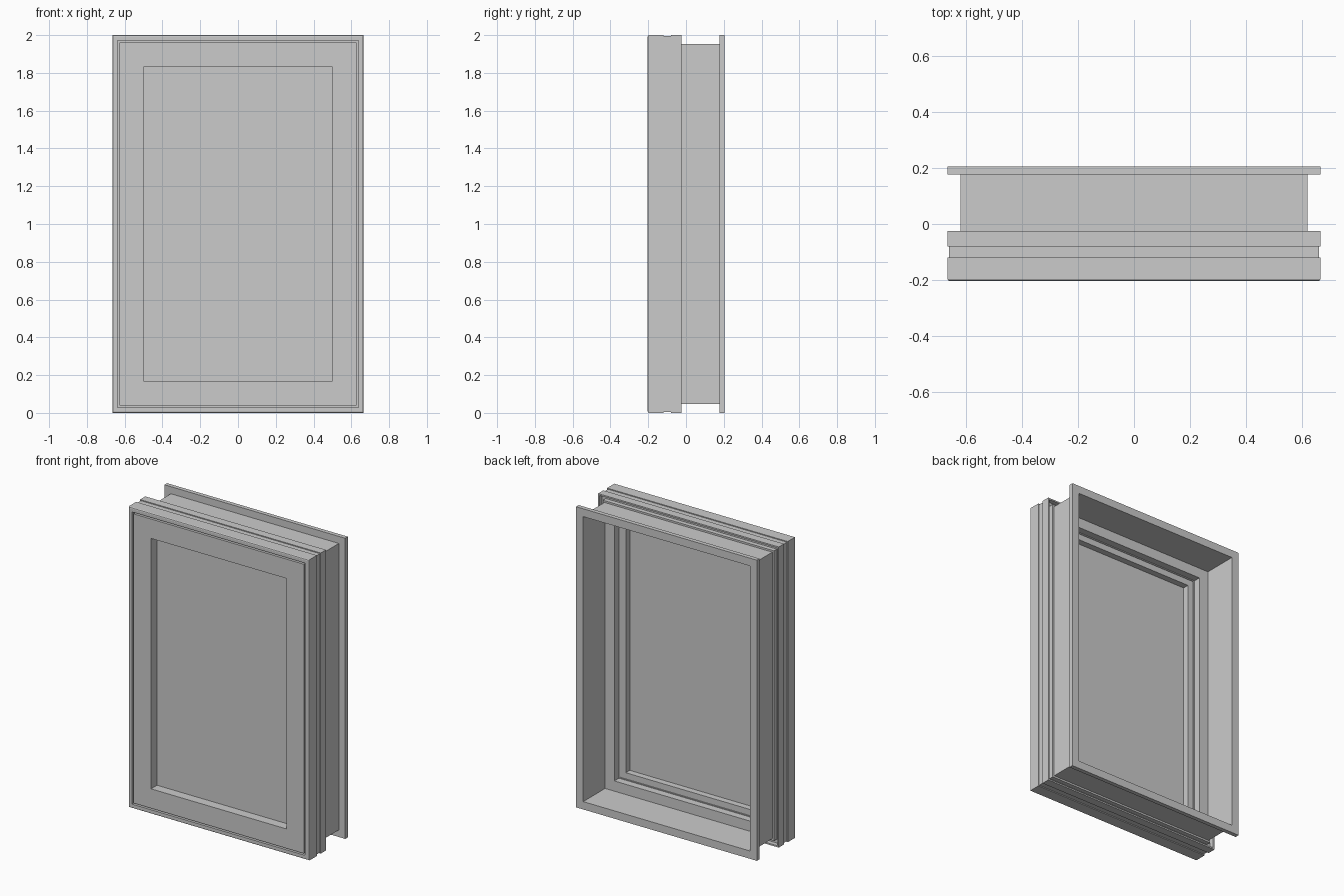
import bpy
import bmesh

cube = bpy.data.objects.get("Cube")
if cube:
    bpy.data.objects.remove(cube, do_unlink=True)

HALF_WIDTH, HEIGHT = 0.665, 2.0
FRONT, BACK = -0.203, 0.205

grey = bpy.data.materials.new("light grey")
grey.use_nodes = True
COLOUR = (0.6, 0.6, 0.6, 1)
grey.diffuse_color = COLOUR
grey.node_tree.nodes["Principled BSDF"].inputs["Base Color"].default_value = COLOUR


def finish(name, bm):
    bmesh.ops.recalc_face_normals(bm, faces=bm.faces)
    mesh = bpy.data.meshes.new(name)
    bm.to_mesh(mesh)
    bm.free()
    mesh.materials.append(grey)
    obj = bpy.data.objects.new(name, mesh)
    bpy.context.collection.objects.link(obj)
    return obj


def mitred_ring(name, profile):
    """Sweep a closed (inset, y) profile around the rectangular outline."""
    bm = bmesh.new()
    loops = []
    for side, top in ((-1, 0), (1, 0), (1, 1), (-1, 1)):
        loops.append([bm.verts.new((side * (HALF_WIDTH - d), y,
                                    HEIGHT - d if top else d))
                      for d, y in profile])
    n = len(profile)
    for c in range(4):
        a, b = loops[c], loops[(c + 1) % 4]
        for i in range(n):
            j = (i + 1) % n
            bm.faces.new((a[i], a[j], b[j], b[i]))
    return finish(name, bm)


# Outer frame: eased front edge, side groove, open back channel, inner rebate
mitred_ring("outer_frame", [
    (0.028, FRONT), (0.008, FRONT), (0.003, FRONT + 0.002), (0, FRONT + 0.007),
    (0, -0.12), (0.006, -0.12), (0.006, -0.08), (0, -0.08), (0, -0.025),
    (0.01, -0.025), (0.01, -0.055), (0.035, -0.055), (0.035, -0.025),
    (0.12, -0.025), (0.12, -0.073), (0.028, -0.073)])

# Sash set inside the frame with a narrow shadow gap
mitred_ring("sash", [
    (0.038, FRONT), (0.167, FRONT), (0.167, -0.078), (0.126, -0.078),
    (0.126, -0.0735), (0.038, -0.0735)])

# Thin lining box with a flat flange at the back
mitred_ring("lining_and_flange", [
    (0.047, -0.026), (0.047, 0.177), (0, 0.177), (0, BACK),
    (0.052, BACK), (0.052, -0.026)])

# Glass pane
bm = bmesh.new()
bmesh.ops.create_cube(bm, size=1)
for v in bm.verts:
    v.co.x *= 1.01
    v.co.y = -0.13 + v.co.y * 0.02
    v.co.z = HEIGHT / 2 + v.co.z * 1.68
finish("glass_pane", bm)
